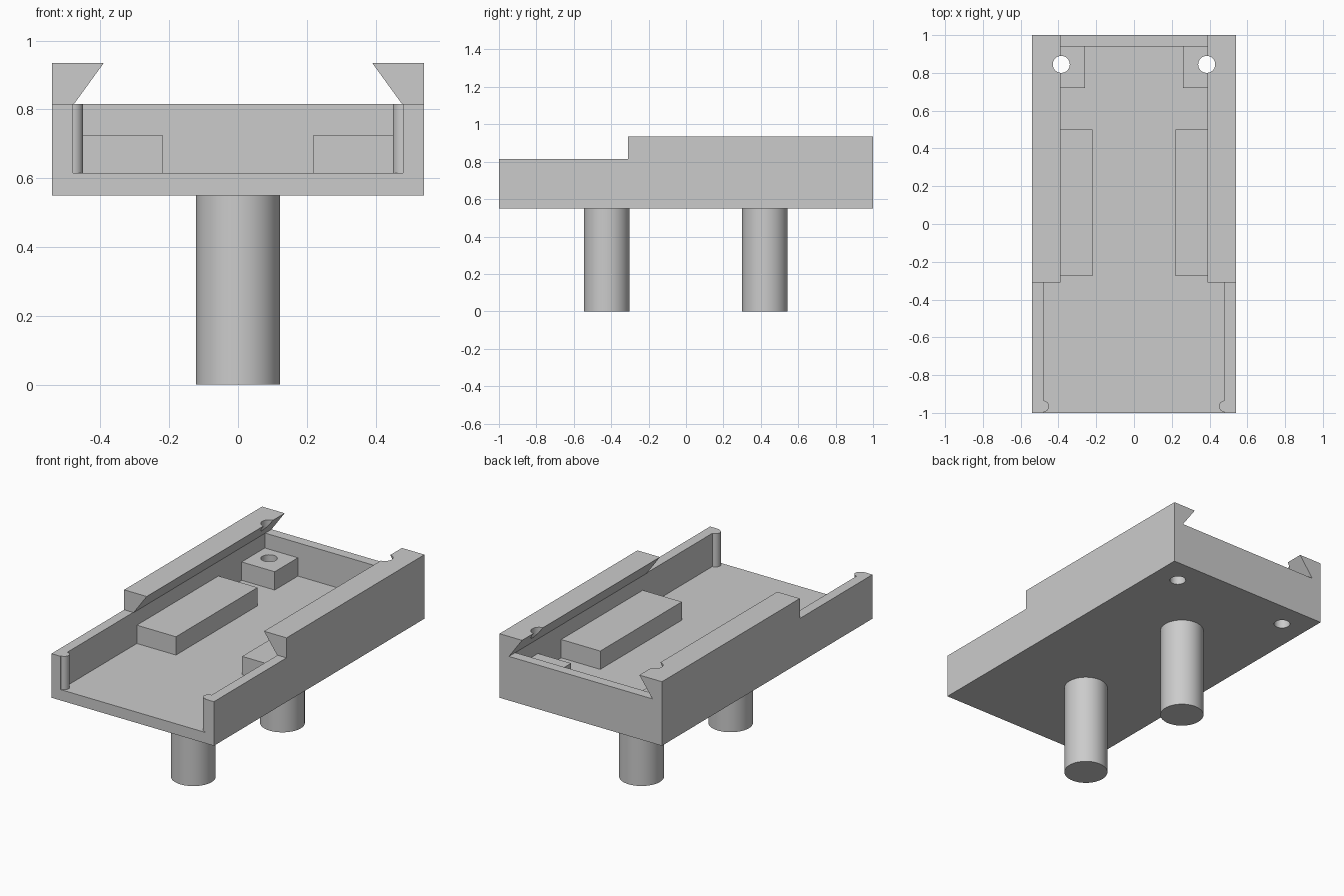
import bpy, bmesh
from mathutils import Matrix

cube = bpy.data.objects.get("Cube")
if cube:
    bpy.data.objects.remove(cube)

grey = bpy.data.materials.new("plain grey")
grey.use_nodes = True
grey.diffuse_color = (0.6, 0.6, 0.6, 1)
grey.node_tree.nodes["Principled BSDF"].inputs["Base Color"].default_value = (0.6, 0.6, 0.6, 1)

BASE, FLOOR, RIM, TOP = 0.55, 0.615, 0.815, 0.935
HALF_W, INNER, BLOCK_TOP = 0.54, 0.48, 0.725


def add_object(name, bm):
    bmesh.ops.recalc_face_normals(bm, faces=bm.faces)
    mesh = bpy.data.meshes.new(name)
    bm.to_mesh(mesh)
    bm.free()
    mesh.materials.append(grey)
    obj = bpy.data.objects.new(name, mesh)
    bpy.context.collection.objects.link(obj)
    return obj


def extrude_y(name, profile, y0, y1):
    """Extrude an (x, z) outline along y."""
    bm = bmesh.new()
    face = bm.faces.new([bm.verts.new((x, y0, z)) for x, z in profile])
    ext = bmesh.ops.extrude_face_region(bm, geom=[face])
    moved = [v for v in ext["geom"] if isinstance(v, bmesh.types.BMVert)]
    bmesh.ops.translate(bm, verts=moved, vec=(0, y1 - y0, 0))
    return add_object(name, bm)


def box(name, x0, x1, y0, y1, z0, z1):
    return extrude_y(name, [(x0, z0), (x1, z0), (x1, z1), (x0, z1)], y0, y1)


def cylinder(name, x, y, r, z0, z1, sides=64):
    bm = bmesh.new()
    bmesh.ops.create_cone(bm, cap_ends=True, segments=sides, radius1=r, radius2=r,
                          depth=z1 - z0, matrix=Matrix.Translation((x, y, (z0 + z1) / 2)))
    return add_object(name, bm)


def combine(target, other, operation):
    mod = target.modifiers.new(operation.lower(), 'BOOLEAN')
    mod.operation = operation
    mod.solver = 'EXACT'
    mod.object = other
    bpy.context.view_layer.objects.active = target
    bpy.ops.object.modifier_apply(modifier=mod.name)
    bpy.data.objects.remove(other)


# Tray: floor and side walls as one channel
tray = extrude_y("tray", [(-HALF_W, BASE), (HALF_W, BASE), (HALF_W, RIM), (INNER, RIM),
                          (INNER, FLOOR), (-INNER, FLOOR), (-INNER, RIM), (-HALF_W, RIM)], -1, 1)

# Back wall, overlapping into the channel
combine(tray, box("back_wall", -0.51, 0.51, 0.94, 1, 0.58, RIM), 'UNION')

for s in (-1, 1):
    # Overhanging dovetail rail
    rail = extrude_y("rail", [(s * HALF_W, 0.75), (s * HALF_W, TOP), (s * 0.39, TOP),
                              (s * 0.477, RIM), (s * INNER, RIM), (s * INNER, 0.75)], -0.31, 1)
    combine(tray, rail, 'UNION')
    # Long support ledge and screw block against the wall
    for name, x, y0, y1 in (("ledge", 0.22, -0.275, 0.5), ("screw_block", 0.26, 0.72, 0.96)):
        xs = sorted((s * x, s * 0.5))
        combine(tray, box(name, *xs, y0, y1, 0.59, BLOCK_TOP), 'UNION')
    # Rounded retaining bump at the open end
    combine(tray, cylinder("bump", s * INNER, -0.965, 0.03, 0.59, RIM, 32), 'UNION')

# Screw holes through rail, block and floor
for s in (-1, 1):
    combine(tray, cylinder("hole", s * 0.385, 0.845, 0.045, 0.4, 1.1, 48), 'DIFFERENCE')

# Round pegs below
pegs = [cylinder(n, 0, y, 0.122, 0, BASE) for n, y in (("front_peg", -0.424), ("back_peg", 0.422))]

bpy.ops.object.select_all(action='DESELECT')
for obj in [tray] + pegs:
    obj.select_set(True)
bpy.context.view_layer.objects.active = tray
bpy.ops.object.shade_smooth_by_angle()
